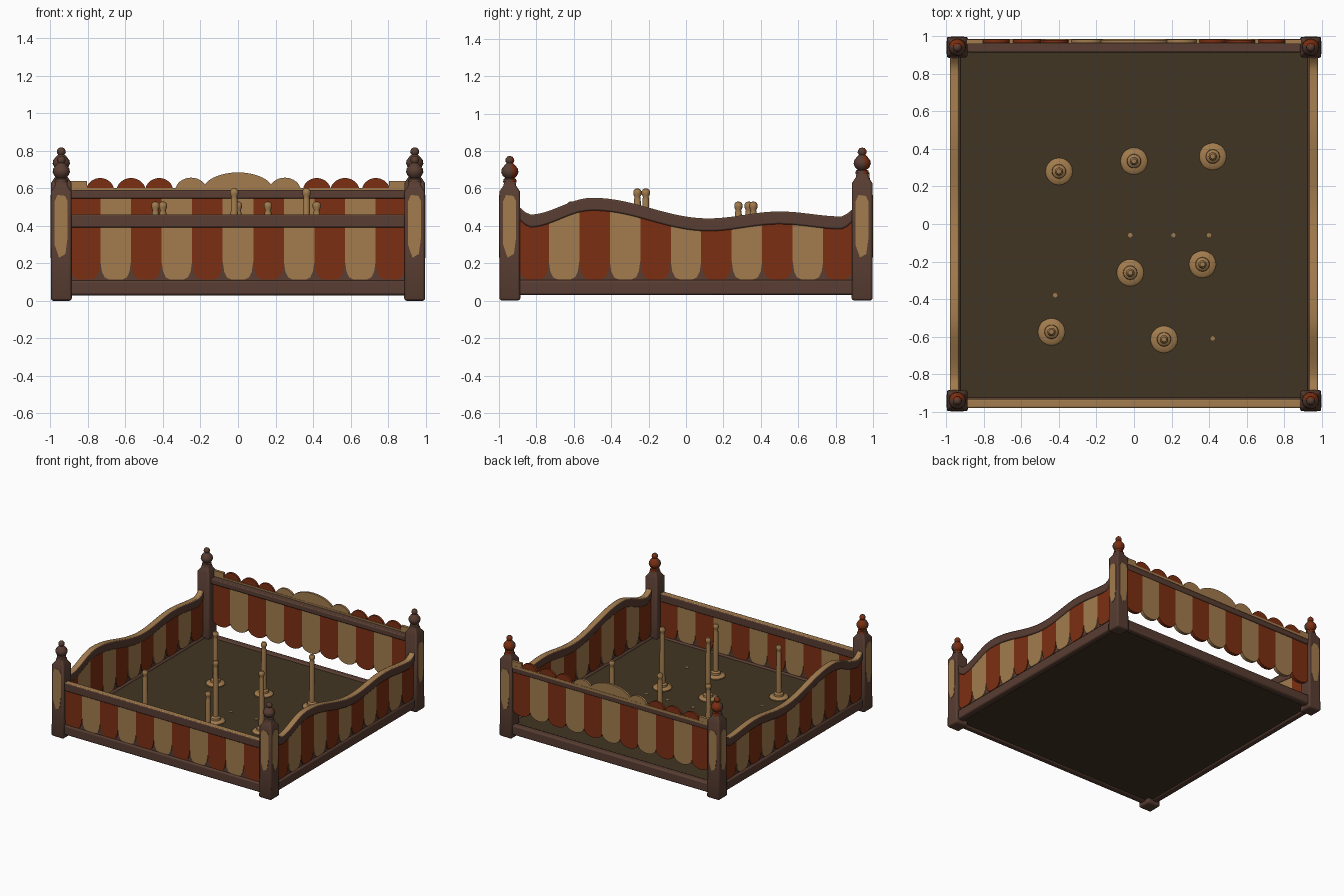
import bpy, bmesh, math
from mathutils import Matrix

cube = bpy.data.objects.get("Cube")
if cube:
    bpy.data.objects.remove(cube)


def material(name, rgb):
    m = bpy.data.materials.new(name)
    m.use_nodes = True
    m.diffuse_color = (*rgb, 1)
    m.node_tree.nodes["Principled BSDF"].inputs["Base Color"].default_value = (*rgb, 1)
    return m


tan = material("worn tan paint", (0.36, 0.2, 0.075))
rust = material("rust red paint", (0.2, 0.028, 0.006))
brown = material("dark brown wood", (0.098, 0.047, 0.032))
earth = material("olive floor boards", (0.053, 0.036, 0.017))

FRONT, SIDE, BACK = 0, math.pi / 2, math.pi
STRIPE = 0.163


def finish(bm, name, mats, rule=None, bevel=0, mirror=False):
    """Turn a bmesh into an object, colouring faces by a rule on their normal."""
    bmesh.ops.recalc_face_normals(bm, faces=bm.faces)
    bm.normal_update()
    for f in bm.faces:
        f.material_index = int(rule(f)) if rule else 0
    me = bpy.data.meshes.new(name)
    bm.to_mesh(me)
    bm.free()
    for m in mats:
        me.materials.append(m)
    ob = bpy.data.objects.new(name, me)
    bpy.context.collection.objects.link(ob)
    if bevel:
        b = ob.modifiers.new("bevel", "BEVEL")
        b.width, b.segments, b.limit_method = bevel, 2, "ANGLE"
        b.angle_limit = math.radians(40)
    if mirror:
        ob.modifiers.new("mirror", "MIRROR")
    bpy.ops.object.select_all(action="DESELECT")
    ob.select_set(True)
    bpy.context.view_layer.objects.active = ob
    bpy.ops.object.shade_smooth_by_angle(angle=math.radians(40))
    return ob


def slab(name, outline, near, far, turn, mats, **kw):
    """Extrude an outline (along the wall, height) between two distances from the centre."""
    bm = bmesh.new()
    face = bm.faces.new([bm.verts.new((u, -near, z)) for u, z in outline])
    new = bmesh.ops.extrude_face_region(bm, geom=[face])["geom"]
    verts = [v for v in new if isinstance(v, bmesh.types.BMVert)]
    bmesh.ops.translate(bm, verts=verts, vec=(0, near - far, 0))
    bm.transform(Matrix.Rotation(turn, 4, "Z"))
    return finish(bm, name, mats, mirror=(turn == SIDE), **kw)


def box(u0, u1, z0, z1):
    return [(u0, z0), (u1, z0), (u1, z1), (u0, z1)]


def lathe(name, profile, x, y, mats, steps=20, **kw):
    bm = bmesh.new()
    pts = [bm.verts.new((r, 0, z)) for r, z in profile]
    edges = [bm.edges.new(p) for p in zip(pts, pts[1:])]
    bmesh.ops.spin(bm, geom=pts + edges, axis=(0, 0, 1), cent=(0, 0, 0),
                   angle=math.tau, steps=steps)
    bmesh.ops.remove_doubles(bm, verts=bm.verts, dist=0.0005)
    bm.transform(Matrix.Translation((x, y, 0)))
    return finish(bm, name, mats, **kw)


def side_top(u):
    """Height of the wavy side rail."""
    keys = [(-0.89, 0.5), (-0.84, 0.46), (-0.5, 0.55), (0.12, 0.44),
            (0.5, 0.477), (0.84, 0.45), (0.89, 0.49)]
    for (a, za), (b, zb) in zip(keys, keys[1:]):
        if u <= b:
            t = (1 - math.cos(math.pi * (u - a) / (b - a))) / 2
            return za + (zb - za) * t
    return keys[-1][1]


def front_top(u):
    return 0.46


def span(a, b, n):
    return [a + (b - a) * i / n for i in range(n + 1)]


def top_faces(f):
    return f.normal.z > 0.7


def striped_wall(label, top, turn):
    us = span(-0.89, 0.89, 60)
    rail = [(u, top(u) - 0.068) for u in us] + [(u, top(u)) for u in reversed(us)]
    slab(label + "_top_rail", rail, 0.932, 0.982, turn, [brown, tan],
         rule=top_faces, bevel=0.008)
    board = [(-0.9, 0.06), (0.9, 0.06)] + [(u, top(u) - 0.03) for u in reversed(us)]
    slab(label + "_backing_board", board, 0.946, 0.966, turn, [brown])
    # Hanging flaps with tapered rounded feet
    for i in range(-5, 6):
        c, h = i * STRIPE, STRIPE / 2
        foot = [(-h, 0.21), (-0.9 * h, 0.155), (-0.72 * h, 0.125), (-0.4 * h, 0.113)]
        flap = [(c + u, z) for u, z in foot] + [(c - u, z) for u, z in reversed(foot)]
        flap += [(u, top(u) - 0.05) for u in span(c + h, c - h, 8)]
        slab(f"{label}_flap_{i + 6}", flap, 0.938, 0.973, turn,
             [rust if i % 2 else tan])


striped_wall("front_wall", front_top, FRONT)
striped_wall("side_wall", side_top, SIDE)

# Base rails and floor
for label, turn in (("front", FRONT), ("side", SIDE), ("back", BACK)):
    slab(label + "_base_rail", box(-0.9, 0.9, 0.03, 0.11), 0.925, 0.98, turn,
         [brown], bevel=0.012)
slab("floor", box(-0.94, 0.94, 0.04, 0.1), -0.94, 0.94, FRONT, [earth])

# Back valance with scalloped lower edge, open underneath
for i in range(-5, 6):
    c, h = i * STRIPE, STRIPE / 2
    arc = [(c - h * math.cos(a), 0.255 - 0.055 * math.sin(a)) for a in span(0, math.pi, 10)]
    slab(f"valance_flap_{i + 6}", arc + [(c + h, 0.56), (c - h, 0.56)], 0.945, 0.973,
         BACK, [rust if i % 2 else tan])
slab("back_rail", box(-0.89, 0.89, 0.545, 0.59), 0.915, 0.983, BACK, [brown], bevel=0.008)
slab("back_fascia", box(-0.89, 0.89, 0.585, 0.603), 0.962, 0.985, BACK, [tan])

# Crest of arches along the back
arches = [(0, 0.19, 0.685, tan)]
for s in (-1, 1):
    arches += [(s * 0.25, 0.085, 0.657, tan), (s * 0.42, 0.075, 0.655, rust),
               (s * 0.57, 0.078, 0.655, rust), (s * 0.735, 0.075, 0.655, rust)]
    slab("crest_end", box(s * 0.85 - 0.045, s * 0.85 + 0.045, 0.585, 0.638),
         0.96, 0.984, BACK, [tan])
for k, (c, w, top, mat) in enumerate(arches):
    arc = [(c + w * math.cos(a), 0.585 + (top - 0.585) * math.sin(a))
           for a in span(0, math.pi, 16)]
    near = 0.964 + 0.001 * (k % 3)
    slab(f"crest_arch_{k + 1}", arc, near, near + 0.018, BACK, [mat])

# Corner posts, chamfered caps, painted panels and finials
for label, sy, lift in (("front", -1, 0), ("back", 1, 0.045)):
    bm = bmesh.new()
    rings = []
    for w, z in ((0.05, 0), (0.056, 0.012), (0.054, 0.2), (0.054, 0.585 + lift),
                 (0.034, 0.615 + lift), (0.03, 0.64 + lift)):
        rings.append([bm.verts.new((0.942 + a * w, sy * 0.942 + b * w, z))
                      for a, b in ((-1, -1), (1, -1), (1, 1), (-1, 1))])
    for lo, hi in zip(rings, rings[1:]):
        for j in range(4):
            bm.faces.new((lo[j], lo[j - 1], hi[j - 1], hi[j]))
    bm.faces.new(rings[0])
    bm.faces.new(rings[-1])
    finish(bm, label + "_post", [brown], bevel=0.01, mirror=True)

    for s in (-1, 1):
        panel = [(-0.012, 0.23), (0.022, 0.25), (0.034, 0.34), (0.034, 0.53),
                 (0.02, 0.56), (-0.02, 0.565), (-0.036, 0.53), (-0.036, 0.3)]
        turn = FRONT if sy < 0 else BACK
        slab(label + "_post_panel", [(s * 0.942 + u, z) for u, z in panel],
             0.993, 0.999, turn, [tan])
    slab(label + "_post_side_panel", [(sy * 0.942 + u, z) for u, z in panel],
         0.993, 0.999, SIDE, [tan])

    finial = [(0, 0.63), (0.036, 0.632), (0.034, 0.65), (0.024, 0.655), (0.038, 0.668),
              (0.046, 0.687), (0.043, 0.705), (0.026, 0.727), (0.017, 0.735),
              (0.024, 0.746), (0.023, 0.758), (0.014, 0.77), (0, 0.774)]
    lathe(label + "_finial", [(r, z + lift) for r, z in finial], 0.942, sy * 0.942,
          [brown, rust], rule=lambda f: f.normal.y > 0.3, mirror=True)

# Ring toss pegs on round bases
pegs = [(-0.4, 0.28, 0.53), (0, 0.335, 0.53), (0.42, 0.36, 0.53), (-0.02, -0.26, 0.6),
        (0.365, -0.215, 0.6), (-0.44, -0.575, 0.53), (0.16, -0.615, 0.53)]
for k, (x, y, t) in enumerate(pegs):
    lathe(f"peg_{k + 1}", [(0, 0.095), (0.072, 0.095), (0.072, 0.108), (0.062, 0.116),
                           (0.038, 0.12), (0.036, 0.135), (0.022, 0.145), (0.018, t - 0.06),
                           (0.015, t - 0.045), (0.022, t - 0.032), (0.022, t - 0.014),
                           (0.013, t - 0.002), (0, t)], x, y, [tan])

# Nail heads in the floor
for k, (x, y) in enumerate([(-0.02, -0.06), (0.21, -0.06), (0.4, -0.06),
                            (-0.42, -0.38), (0.42, -0.61)]):
    lathe(f"nail_{k + 1}", [(0, 0.098), (0.012, 0.098), (0.012, 0.103), (0, 0.105)],
          x, y, [tan], steps=8)
